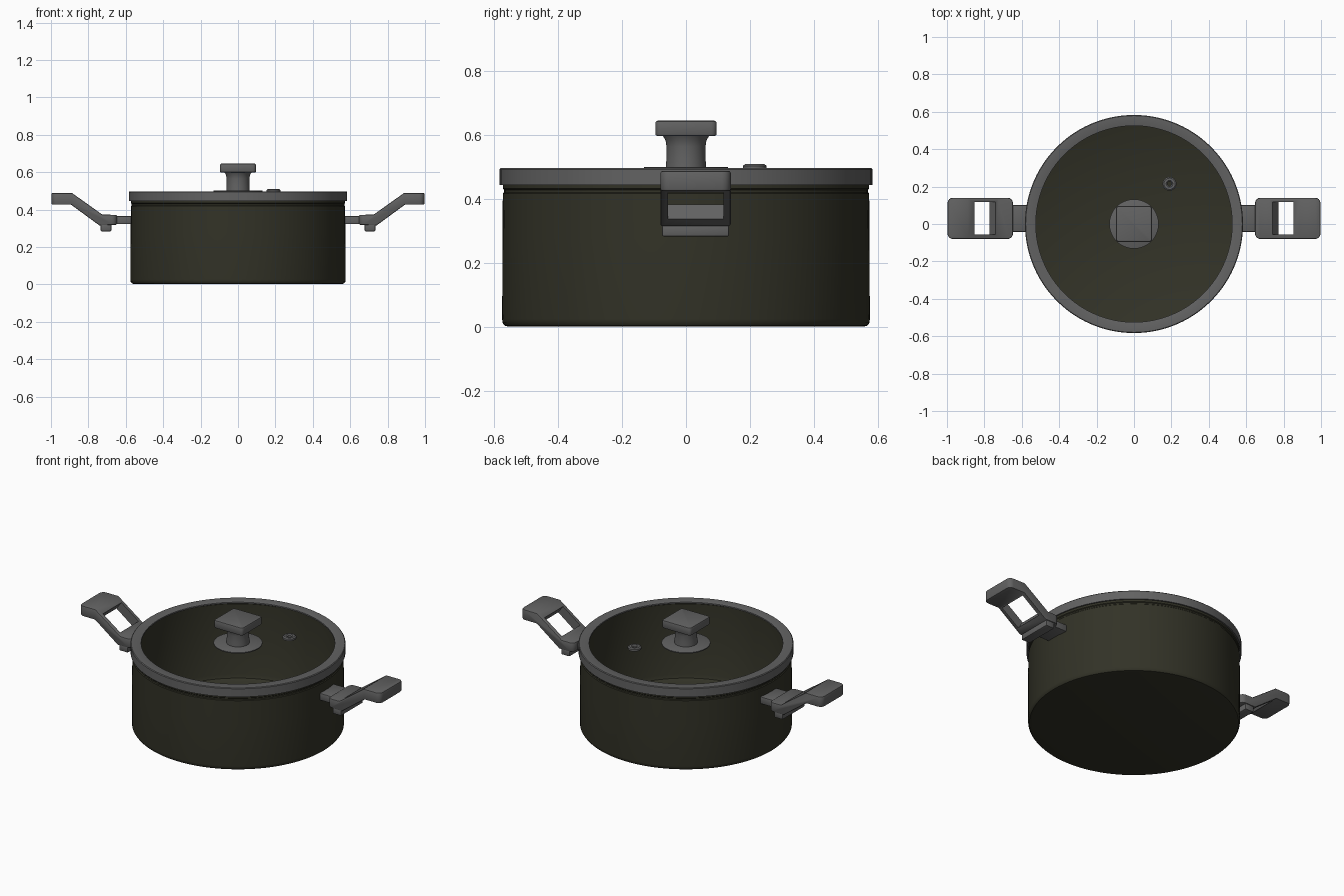
import bpy, bmesh, math
from mathutils import Matrix, Vector

if "Cube" in bpy.data.objects:
    bpy.data.objects.remove(bpy.data.objects["Cube"])


def material(name, rgb):
    m = bpy.data.materials.new(name)
    m.diffuse_color = (*rgb, 1)
    m.use_nodes = True
    m.node_tree.nodes["Principled BSDF"].inputs["Base Color"].default_value = m.diffuse_color
    return m


OLIVE = material("dark olive enamel", (0.032, 0.032, 0.020))
GREY = material("dark grey", (0.122, 0.122, 0.122))
HANDLE_Y = 0.03  # both handles sit slightly behind the centre line


def make(name, bm, mat):
    bmesh.ops.recalc_face_normals(bm, faces=bm.faces)
    me = bpy.data.meshes.new(name)
    bm.to_mesh(me)
    bm.free()
    ob = bpy.data.objects.new(name, me)
    bpy.context.collection.objects.link(ob)
    me.materials.append(mat)
    return ob


def finish(ob, mirror=False):
    """Optionally mirror to the other side, apply modifiers, smooth."""
    if mirror:
        ob.modifiers.new("Mirror", 'MIRROR')
    bpy.ops.object.select_all(action='DESELECT')
    ob.select_set(True)
    bpy.context.view_layer.objects.active = ob
    for mod in list(ob.modifiers):
        bpy.ops.object.modifier_apply(modifier=mod.name)
    bpy.ops.object.shade_smooth_by_angle(angle=math.radians(35))
    return ob


def lathe(name, profile, mat, steps=96, centre=(0, 0), closed=False):
    """Spin (radius, z) points about a vertical axis."""
    bm = bmesh.new()
    vs = [bm.verts.new((r, 0, z)) for r, z in profile]
    pairs = list(zip(vs, vs[1:])) + ([(vs[-1], vs[0])] if closed else [])
    edges = [bm.edges.new(p) for p in pairs]
    bmesh.ops.spin(bm, geom=vs + edges, cent=(0, 0, 0), axis=(0, 0, 1),
                   angle=2 * math.pi, steps=steps)
    bmesh.ops.remove_doubles(bm, verts=bm.verts, dist=1e-4)
    bmesh.ops.translate(bm, verts=bm.verts, vec=(*centre, 0))
    return finish(make(name, bm, mat))


def box(lo, hi):
    bm = bmesh.new()
    bmesh.ops.create_cube(bm, size=1)
    lo, hi = Vector(lo), Vector(hi)
    bmesh.ops.scale(bm, verts=bm.verts, vec=hi - lo)
    bmesh.ops.translate(bm, verts=bm.verts, vec=(lo + hi) / 2)
    return bm


def round_uprights(bm, width, segments=4):
    """Round the vertical corner edges."""
    up = [e for e in bm.edges
          if abs((e.verts[0].co - e.verts[1].co).normalized().z) > 0.99]
    bmesh.ops.bevel(bm, geom=up, offset=width, segments=segments,
                    profile=0.5, affect='EDGES')


def soften(ob, width, segments=2):
    mod = ob.modifiers.new("Bevel", 'BEVEL')
    mod.width, mod.segments = width, segments
    mod.limit_method, mod.angle_limit = 'ANGLE', math.radians(50)


# Hollow pot with a slightly stepped lip
lathe("pot_body", [
    (0, 0.002), (0.555, 0.002), (0.567, 0.005), (0.574, 0.014), (0.575, 0.026),
    (0.574, 0.28), (0.573, 0.418), (0.569, 0.422), (0.569, 0.430),
    (0.573, 0.434), (0.573, 0.470), (0.560, 0.470), (0.558, 0.05),
    (0.550, 0.030), (0.530, 0.018), (0, 0.018)], OLIVE)

# Lid band (the clear glass pane is left open)
lathe("lid_band", [
    (0.525, 0.488), (0.525, 0.496), (0.530, 0.498), (0.579, 0.498),
    (0.583, 0.494), (0.583, 0.445), (0.575, 0.445), (0.575, 0.482),
    (0.560, 0.488)], GREY, closed=True)

# Steam vent with a small hole
lathe("steam_vent", [
    (0.012, 0.494), (0.012, 0.505), (0.018, 0.510), (0.030, 0.510),
    (0.037, 0.505), (0.037, 0.494)], GREY, 32, (0.19, 0.215), closed=True)

# Knob: base disc, flared stem, square cap
lathe("knob_base", [(0, 0.494), (0.132, 0.494), (0.132, 0.500),
                    (0.128, 0.502), (0, 0.502)], GREY, 64)
lathe("knob_stem", [(0, 0.500), (0.063, 0.500), (0.061, 0.53), (0.061, 0.565),
                    (0.064, 0.585), (0.072, 0.598), (0.075, 0.604),
                    (0, 0.604)], GREY, 48)
bm = box((-0.096, -0.096, 0.598), (0.096, 0.096, 0.646))
round_uprights(bm, 0.016)
cap = make("knob_cap", bm, GREY)
soften(cap, 0.007)
finish(cap)

# Handles: cranked profile extruded across y, then a slot cut through the slope
profile = [(0.647, 0.318), (0.647, 0.372), (0.725, 0.373), (0.888, 0.489),
           (0.997, 0.489), (0.997, 0.426), (0.892, 0.426), (0.742, 0.316)]
bm = bmesh.new()
face = bm.faces.new([bm.verts.new((x, HANDLE_Y - 0.11, z)) for x, z in profile])
ext = bmesh.ops.extrude_face_region(bm, geom=[face])
bmesh.ops.translate(bm, vec=(0, 0.22, 0),
                    verts=[g for g in ext["geom"] if isinstance(g, bmesh.types.BMVert)])
bmesh.ops.recalc_face_normals(bm, faces=bm.faces)
ends = [e for e in bm.edges
        if abs((e.verts[0].co - e.verts[1].co).normalized().z) > 0.99]
bmesh.ops.bevel(bm, geom=ends, offset=0.028, segments=4, profile=0.5, affect='EDGES')
handles = make("side_handles", bm, GREY)
soften(handles, 0.007)

bm = box((-0.07, -0.087, -0.08), (0.07, 0.087, 0.08))
bmesh.ops.transform(bm, verts=bm.verts,
                    matrix=Matrix.Translation((0.813, HANDLE_Y, 0.402))
                    @ Matrix.Rotation(-math.radians(36), 4, 'Y'))
cutter = make("slot_cutter", bm, GREY)
cutter.hide_render = True
cut = handles.modifiers.new("Slot", 'BOOLEAN')
cut.operation, cut.object, cut.solver = 'DIFFERENCE', cutter, 'EXACT'
finish(handles, mirror=True)
bpy.data.objects.remove(cutter)

# Brackets joining the handles to the pot, and the feet under the handles
for name, lo, hi in [
        ("handle_brackets", (0.560, -0.072, 0.322), (0.665, 0.072, 0.365)),
        ("handle_feet", (0.677, -0.105, 0.284), (0.734, 0.105, 0.325))]:
    bm = box(lo, hi)
    bmesh.ops.translate(bm, verts=bm.verts, vec=(0, HANDLE_Y, 0))
    part = make(name, bm, GREY)
    soften(part, 0.006)
    finish(part, mirror=True)
